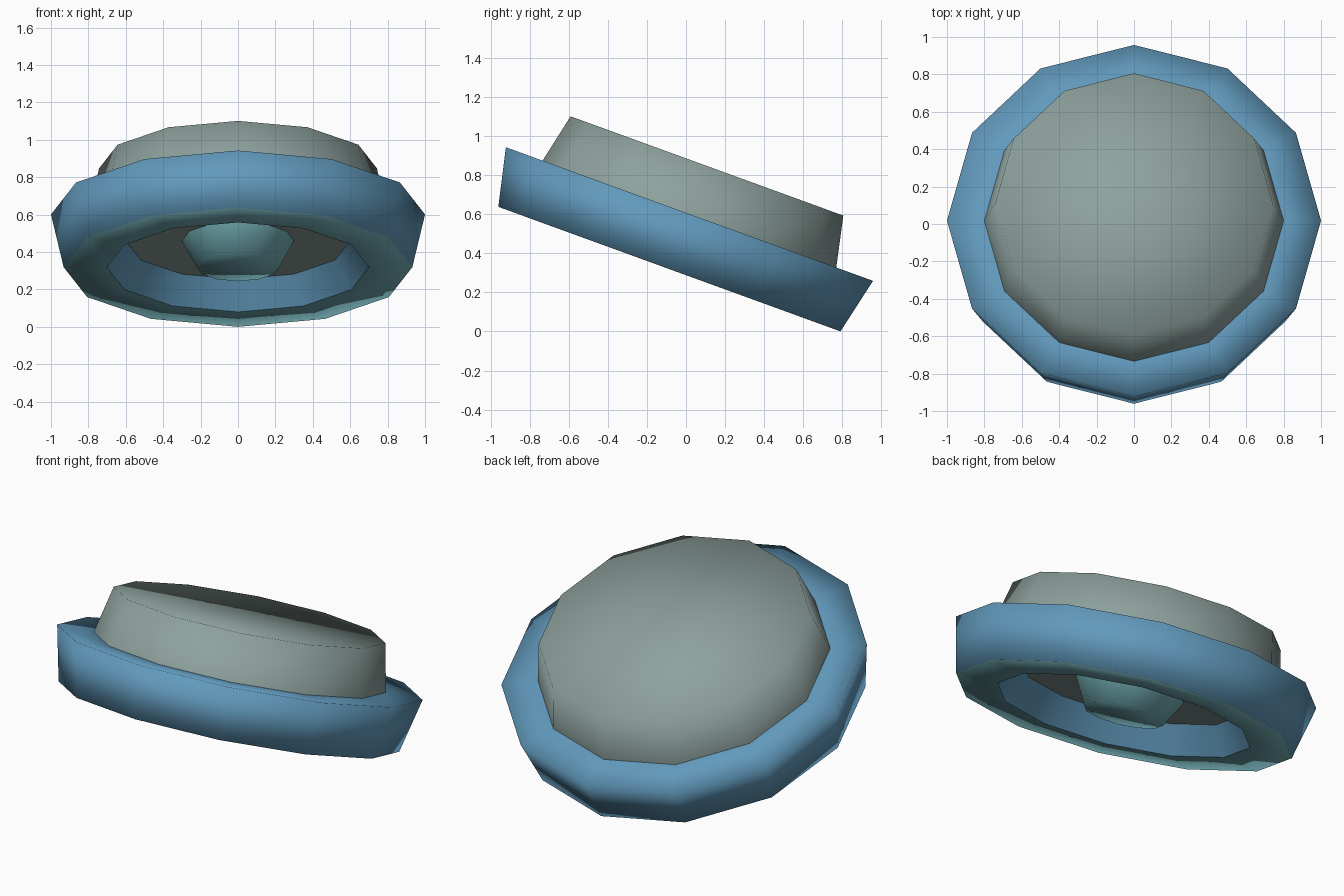
import bpy, bmesh, math
from mathutils import Matrix

if "Cube" in bpy.data.objects:
    bpy.data.objects.remove(bpy.data.objects["Cube"])

SIDES = 12
# Local axis tilted 20 degrees, origin at the centre of the underside
PLACE = Matrix.Translation((0, -0.085, 0.319)) @ Matrix.Rotation(math.radians(-20), 4, 'X')


def material(name, rgb):
    m = bpy.data.materials.new(name)
    m.diffuse_color = (*rgb, 1)
    m.use_nodes = True
    m.node_tree.nodes["Principled BSDF"].inputs["Base Color"].default_value = m.diffuse_color
    return m


def lathe(name, profile, *mats):
    """Spin (radius, height) points, underside first, outside, then top.
    A second material colours the first band only. Shaded fully smooth."""
    bm = bmesh.new()
    rings = []
    for r, h in profile:
        if r == 0:
            rings.append([bm.verts.new((0, 0, h))] * SIDES)
        else:
            rings.append([bm.verts.new((r * math.cos(k * math.tau / SIDES),
                                        r * math.sin(k * math.tau / SIDES), h))
                          for k in range(SIDES)])
    for i, (a, b) in enumerate(zip(rings, rings[1:])):
        for k in range(SIDES):
            n = (k + 1) % SIDES
            f = bm.faces.new(list(dict.fromkeys((a[k], a[n], b[n], b[k]))))
            f.smooth = True
            f.material_index = 1 if i == 0 and len(mats) > 1 else 0
    bm.transform(PLACE)
    mesh = bpy.data.meshes.new(name)
    bm.to_mesh(mesh)
    bm.free()
    for m in mats:
        mesh.materials.append(m)
    ob = bpy.data.objects.new(name, mesh)
    bpy.context.collection.objects.link(ob)
    return ob


blue = material("blue", (0.12, 0.32, 0.50))
teal = material("teal", (0.17, 0.42, 0.46))
grey = material("grey_green", (0.27, 0.36, 0.34))

# Wide flared body with a flat teal underside
lathe("outer_hull", [(0.7, 0), (0.932, 0), (1, 0.3), (0.78, 0.3)], blue, teal)

# Tapered cap on top
lathe("upper_cap", [(0.8, 0.3), (0.743, 0.562), (0, 0.562)], grey)

# Central well with its ceiling
lathe("well_wall", [(0.6, 0.15), (0.7, 0)], blue)
lathe("well_ceiling", [(0, 0.15), (0.6, 0.15)], grey)

# Nozzle hanging in the well
lathe("centre_nozzle", [(0, 0), (0.22, 0), (0.3, 0.15)], teal)
